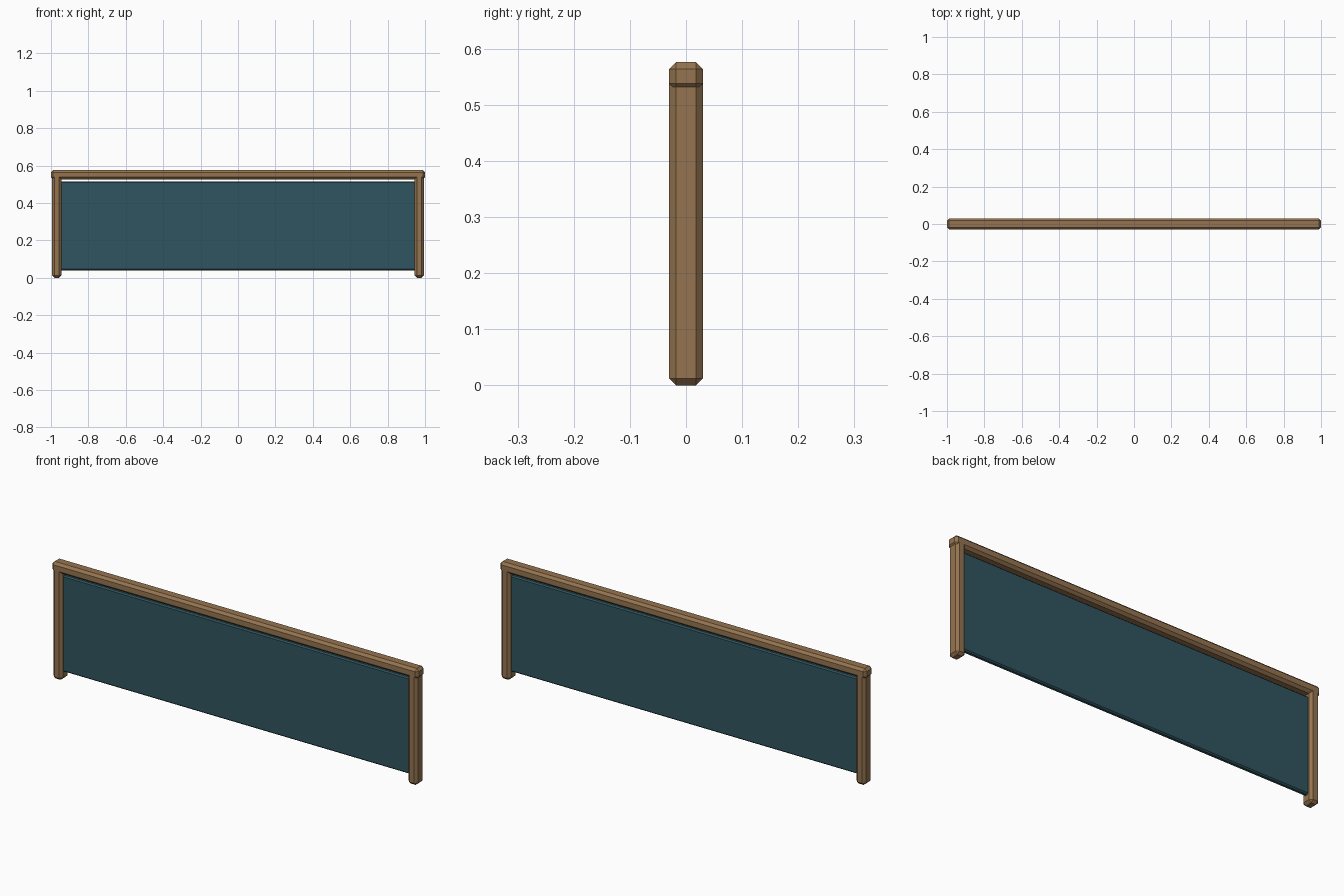
import bpy

if "Cube" in bpy.data.objects:
    bpy.data.objects.remove(bpy.data.objects["Cube"])

def material(name, color):
    m = bpy.data.materials.new(name)
    m.diffuse_color = (*color, 1)
    m.use_nodes = True
    m.node_tree.nodes["Principled BSDF"].inputs["Base Color"].default_value = m.diffuse_color
    return m

wood = material("wood", (0.30, 0.175, 0.08))
teal = material("teal", (0.03, 0.09, 0.115))

def chamfered_box(name, lo, hi, chamfer, mat):
    """Box between two corners with a flat one-segment chamfer."""
    center = [(a + b) / 2 for a, b in zip(lo, hi)]
    bpy.ops.mesh.primitive_cube_add(size=1, location=center)
    ob = bpy.context.object
    ob.name = name
    ob.scale = [b - a for a, b in zip(lo, hi)]
    bpy.ops.object.transform_apply(location=False, rotation=False, scale=True)
    bevel = ob.modifiers.new("chamfer", 'BEVEL')
    bevel.width = chamfer
    bevel.segments = 1
    ob.data.materials.append(mat)
    return ob

# Upright posts at both ends
for side, x in (("left", -0.969), ("right", 0.969)):
    chamfered_box(side + "_post", (x - 0.025, -0.03, 0), (x + 0.025, 0.03, 0.55), 0.012, wood)

# Top rail, slightly overhanging the posts
chamfered_box("top_rail", (-1, -0.03, 0.526), (1, 0.03, 0.576), 0.012, wood)

# Infill panel let into the posts
chamfered_box("panel", (-0.955, -0.012, 0.04), (0.955, 0.012, 0.515), 0.006, teal)
